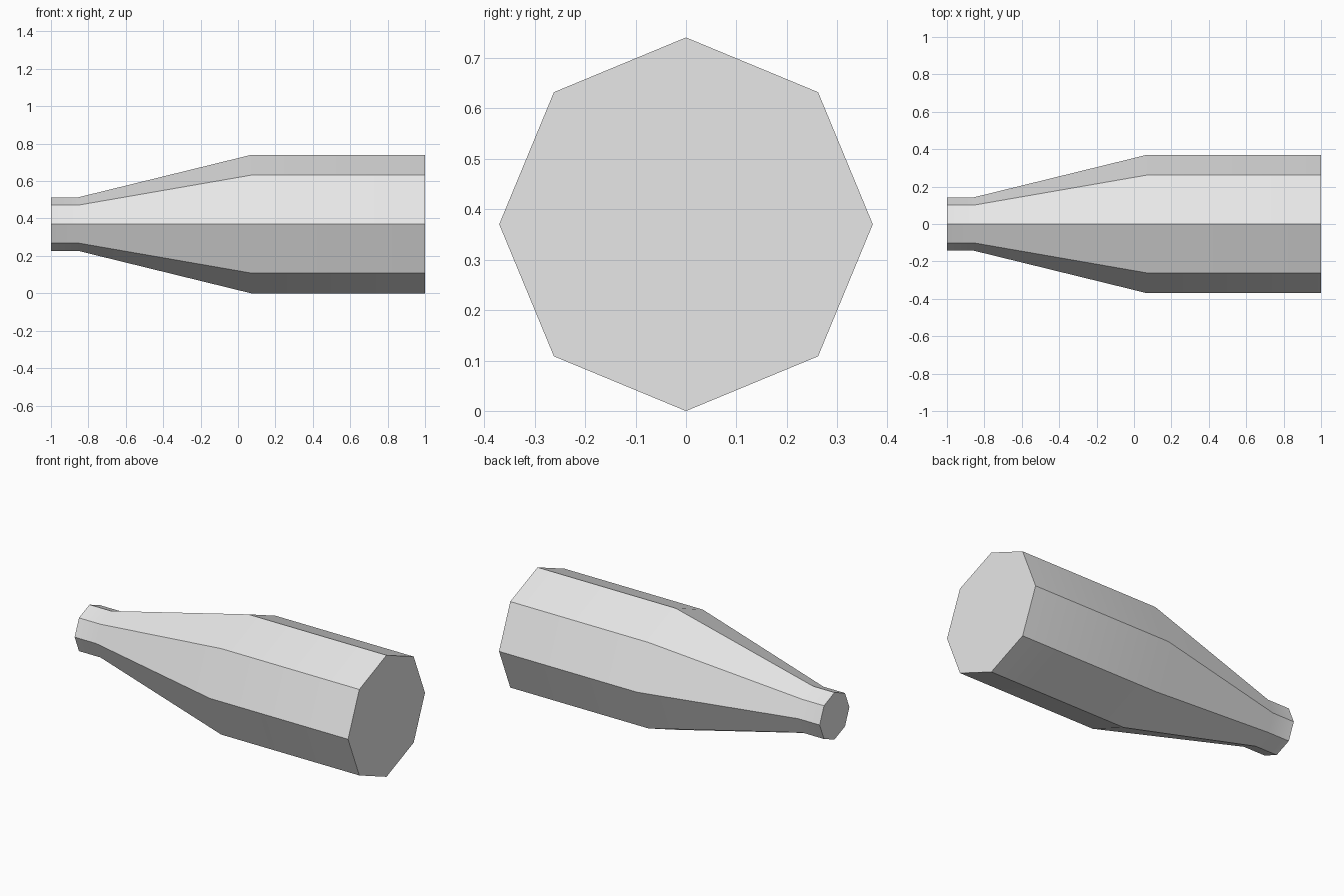
import bpy
import bmesh
from math import cos, sin, pi, radians

cube = bpy.data.objects.get("Cube")
if cube:
    bpy.data.objects.remove(cube, do_unlink=True)

SIDES = 8
CENTRE_Z = 0.37
# (x, radius) from the neck mouth to the base
PROFILE = [(-1.0, 0.143), (-0.855, 0.143), (0.07, 0.37), (1.0, 0.37)]

# Plain grey material
grey = bpy.data.materials.new("light grey")
grey.use_nodes = True
colour = (0.8, 0.8, 0.8, 1.0)
grey.diffuse_color = colour
grey.node_tree.nodes["Principled BSDF"].inputs["Base Color"].default_value = colour

# Bottle body: octagonal rings joined along x
bm = bmesh.new()
rings = []
for x, r in PROFILE:
    angles = [2 * pi * i / SIDES for i in range(SIDES)]
    rings.append([bm.verts.new((x, r * cos(a), CENTRE_Z + r * sin(a))) for a in angles])
for a, b in zip(rings, rings[1:]):
    for i in range(SIDES):
        j = (i + 1) % SIDES
        bm.faces.new((a[i], a[j], b[j], b[i]))

# Closed mouth and base
bm.faces.new(rings[0])
bm.faces.new(rings[-1])
bmesh.ops.recalc_face_normals(bm, faces=bm.faces[:])

mesh = bpy.data.meshes.new("bottle")
bm.to_mesh(mesh)
bm.free()
mesh.materials.append(grey)
bottle = bpy.data.objects.new("bottle", mesh)
bpy.context.collection.objects.link(bottle)

# Soft shoulders, crisp long edges
bpy.ops.object.select_all(action='DESELECT')
bottle.select_set(True)
bpy.context.view_layer.objects.active = bottle
bpy.ops.object.shade_smooth_by_angle(angle=radians(30))
